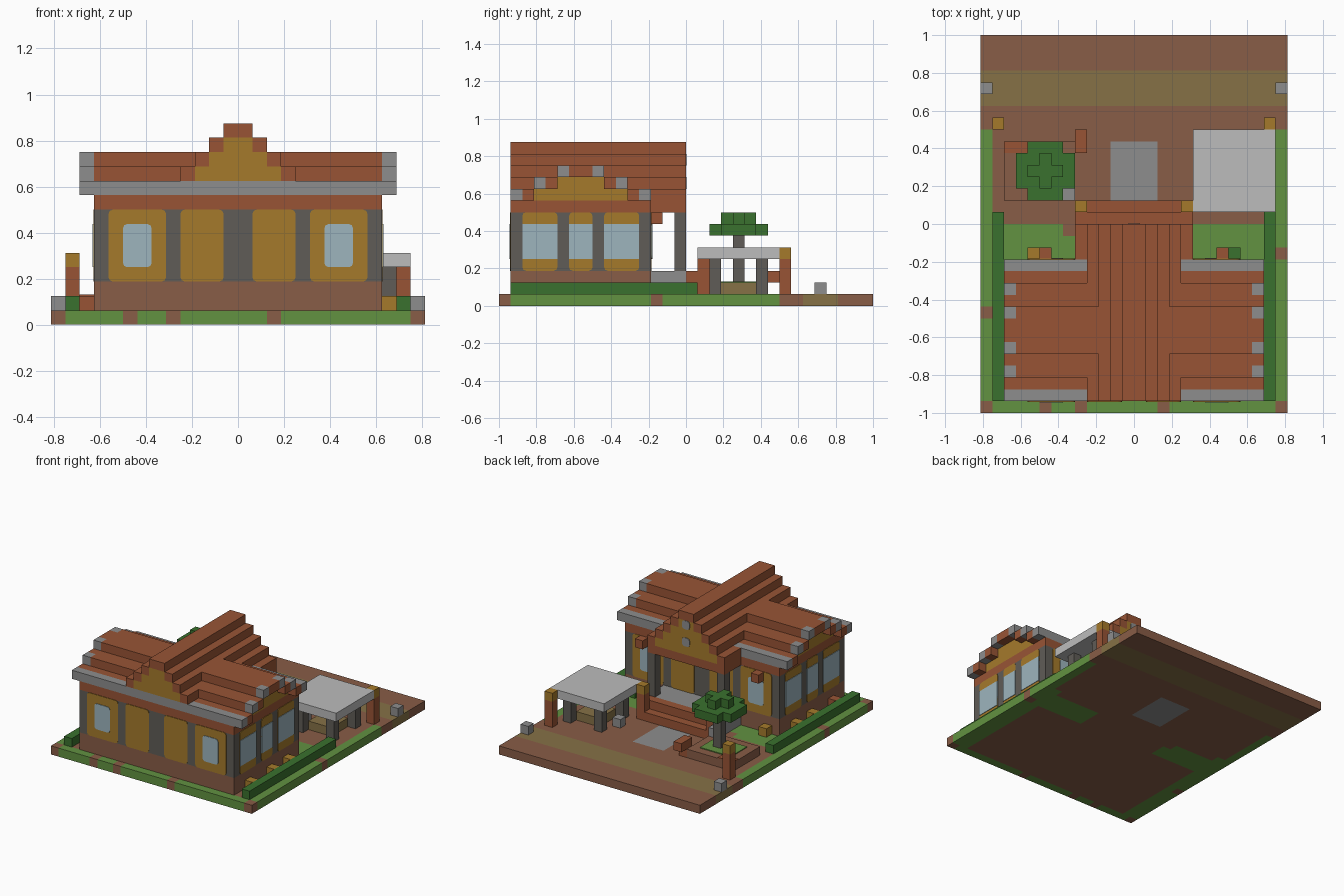
import bpy, bmesh
from mathutils import Vector

cube = bpy.data.objects.get("Cube")
if cube:
    bpy.data.objects.remove(cube, do_unlink=True)

U = 1 / 16  # block size


def material(name, rgb):
    lin = [((c / 255 + 0.055) / 1.055) ** 2.4 for c in rgb] + [1]
    m = bpy.data.materials.new(name)
    m.use_nodes = True
    m.diffuse_color = lin
    m.node_tree.nodes["Principled BSDF"].inputs["Base Color"].default_value = lin
    return m


dirt = material("dirt brown", (137, 93, 71))
grass = material("grass green", (98, 146, 65))
path = material("path olive", (134, 113, 70))
stone = material("stone grey", (141, 141, 141))
white = material("pale grey", (188, 188, 188))
clay = material("clay orange", (152, 84, 53))
ochre = material("ochre", (165, 122, 43))
timber = material("dark grey", (96, 92, 87))
glass = material("pale blue glass", (157, 181, 190))
leaf = material("leaf green", (58, 113, 46))


def finish(name, bm, mats):
    me = bpy.data.meshes.new(name)
    bm.to_mesh(me)
    bm.free()
    for m in mats:
        me.materials.append(m)
    ob = bpy.data.objects.new(name, me)
    bpy.context.collection.objects.link(ob)
    return ob


def box(name, mat, x, y, z, round_axis=None):
    """Box from (low, high) ranges in block units; optional rounding around one axis."""
    bm = bmesh.new()
    bmesh.ops.create_cube(bm, size=1)
    for v in bm.verts:
        v.co = Vector([(r[0] + (c + 0.5) * (r[1] - r[0])) * U for c, r in zip(v.co, (x, y, z))])
    if round_axis is not None:
        edges = [e for e in bm.edges
                 if abs((e.verts[0].co - e.verts[1].co)[round_axis]) > 1e-5]
        bmesh.ops.bevel(bm, geom=edges, offset=0.3 * U, segments=2, profile=0.5, affect='EDGES')
    return finish(name, bm, [mat])


def pair(name, mat, x, y, z, axis=None):
    box(name + "_left", mat, x, y, z, axis)
    box(name + "_right", mat, (-x[1], -x[0]), y, z, axis)


# Ground slab, coloured block by block
def ground_colour(x, y):
    if 10 < y < 13:
        return 2
    if -2 < x < 2 and 2 < y < 7:
        return 3
    if y > 8:
        return 0
    if y < -15:
        bare = (-12.5, -7.5, -4.5, 2.5, 12.5)
        return 0 if any(abs(x - b) < 0.5 for b in bare) else 1
    if abs(x) > 12:
        return 0 if (x > 0 and -3 < y < -2) or (x < 0 and -8 < y < -7) else 1
    if abs(x) > 11 and y < 1:
        return 1
    if -3 < y < 0 and abs(x) > 5:
        return 0 if (-5.5 < x and y > -1 and x < 0) else 1
    return 0


bm = bmesh.new()
bmesh.ops.create_grid(bm, x_segments=26, y_segments=32, size=1)
for v in bm.verts:
    v.co = (v.co.x * 13 * U, v.co.y * 16 * U, 0)
up = bmesh.ops.extrude_face_region(bm, geom=bm.faces[:])
for g in up["geom"]:
    if isinstance(g, bmesh.types.BMVert):
        g.co.z = U
bmesh.ops.recalc_face_normals(bm, faces=bm.faces[:])
for f in bm.faces:
    c = f.calc_center_median() / U - f.normal * 0.3
    f.material_index = ground_colour(c.x, c.y)
finish("ground", bm, [dirt, grass, path, stone])

# House body
box("house_plinth", dirt, (-10, 10), (-15, -3), (1, 3))
box("house_wall", timber, (-10, 10), (-15, -3), (3, 8))
box("wall_beam", clay, (-10, 10), (-15, -3), (8, 9))
T, G = 0.06, 0.12  # panel and glass thickness

# Front and back wall panels and windows
for tag, y, s in (("front", -15, -1), ("back", -3, 1)):
    span, pane = sorted((y, y + s * T)), sorted((y, y + s * G))
    pair(tag + "_outer_panel", ochre, (5, 9), span, (3, 8), 1)
    pair(tag + "_inner_panel", ochre, (1, 4), span, (3, 8), 1)
    pair(tag + "_window", glass, (6, 8), pane, (4, 7), 1)

# Side wall panels and windows
for i, y in enumerate(((-14, -11), (-10, -8), (-7, -4))):
    pair(f"side_panel_{i}", ochre, (10, 10 + T), y, (3, 8), 0)
    pair(f"side_window_{i}", glass, (10, 10 + G), y, (4, 7))

# Main stepped roof, mirrored about its ridge
for tag, flip in (("front", False), ("back", True)):
    def span(a, b):
        return (-18 - b, -18 - a) if flip else (a, b)
    box(tag + "_eave", stone, (-11, 11), span(-15, -14), (9, 10))
    box(tag + "_roof_step_0", clay, (-11, 11), span(-14, -13), (9, 10))
    for k in (1, 2):
        a = -15 + 2 * k
        box(f"{tag}_roof_step_{k}", clay, (-10, 10), span(a, a + 1), (9 + k, 10 + k))
        box(f"{tag}_roof_inner_{k}", clay, (-11, 11), span(a + 1, a + 2), (9 + k, 10 + k))
        pair(f"{tag}_roof_end_{k}", stone, (10, 11), span(a, a + 1), (9 + k, 10 + k))
box("side_gable_low", ochre, (-10, 10), (-13, -5), (9, 10))
box("side_gable_high", ochre, (-10, 10), (-11, -7), (10, 11))

# Cross gable running front to back
pair("porch_eave", clay, (4, 5), (-3, 0), (9, 10))
box("porch_gable", ochre, (-4, 4), (-3, 0), (9, 10))
for k in (1, 2, 3):
    w = 4 - k
    box(f"cross_gable_{k}", ochre, (-w, w), (-15, 0), (9 + k, 10 + k))
    pair(f"cross_roof_{k}", clay, (w, w + 1), (-15, 0), (9 + k, 10 + k))
box("ridge", clay, (-1, 1), (-15, 0), (13, 14))
for z in (10, 12):
    box(f"gable_vent_{z}", stone, (-0.5, 0.5), (0, T), (z, z + 1), 1)

# Porch
box("porch_floor", stone, (-5, 5), (-3, 0), (1, 3))
box("porch_beam", clay, (-5, 5), (-3, 0), (8, 9))
pair("porch_column", timber, (4, 5), (-1, 0), (3, 8))
box("upper_step", clay, (-5, 5), (0, 1), (1, 3))
box("lower_step", clay, (-4, 4), (1, 2), (1, 2))
pair("lantern", clay, (7, 8), (-3, -2), (7, 8))

# Capped posts
for tag, x, y in (("step", 4, 1), ("gate", 11, 8)):
    pair(tag + "_post", clay, (x, x + 1), (y, y + 1), (1, 4))
    pair(tag + "_post_cap", ochre, (x, x + 1), (y, y + 1), (4, 5))

# Hedges, marker stones and flower boxes
pair("hedge", leaf, (11, 12), (-15, 1), (1, 2))
pair("marker_stone", stone, (12, 13), (11, 12), (1, 2))
for i, y in enumerate((-13, -9, -6)):
    box(f"flower_box_left_{i}", ochre, (10, 11), (y, y + 1), (1, 2))
    box(f"flower_box_right_{i}", clay if i == 0 else ochre, (-11, -10), (y, y + 1), (1, 2))
box("yard_flower", ochre, (-9, -8), (-3, -2), (1, 2))
box("yard_bush", leaf, (8, 9), (-3, -2), (1, 2))

# Open shelter with counter
box("shelter_roof", white, (5, 12), (1, 8), (4, 5))
for y in (2, 6):
    for x in (6, 10):
        box(f"shelter_leg_{x}_{y}", timber, (x, x + 1), (y, y + 1), (1, 4))
box("counter", path, (7, 10), (3, 6), (1, 2))
box("stool", stone, (5, 6), (4, 5), (1, 2))

# Tree in a planter
box("planter", dirt, (-11, -5), (2, 7), (1, 2))
box("planter_grass", grass, (-10, -6), (3, 6), (2, 2.1))
box("planter_corner", clay, (-11, -9), (6, 7), (2, 2.1))
box("planter_stone", stone, (-6, -5), (2, 3), (2, 3))
box("trunk", timber, (-8, -7), (4, 5), (1, 6))
box("crown_wide", leaf, (-10, -5), (3, 6), (6, 7))
box("crown_deep", leaf, (-9, -6), (2, 7), (6, 7))
box("crown_top_wide", leaf, (-9, -6), (4, 5), (7, 8))
box("crown_top_deep", leaf, (-8, -7), (3, 6), (7, 8))

# Small stand beside the planter
box("stand", clay, (-5, -4), (6, 7), (1, 3))
box("stand_tray", clay, (-5, -4), (7, 8), (2, 3))
